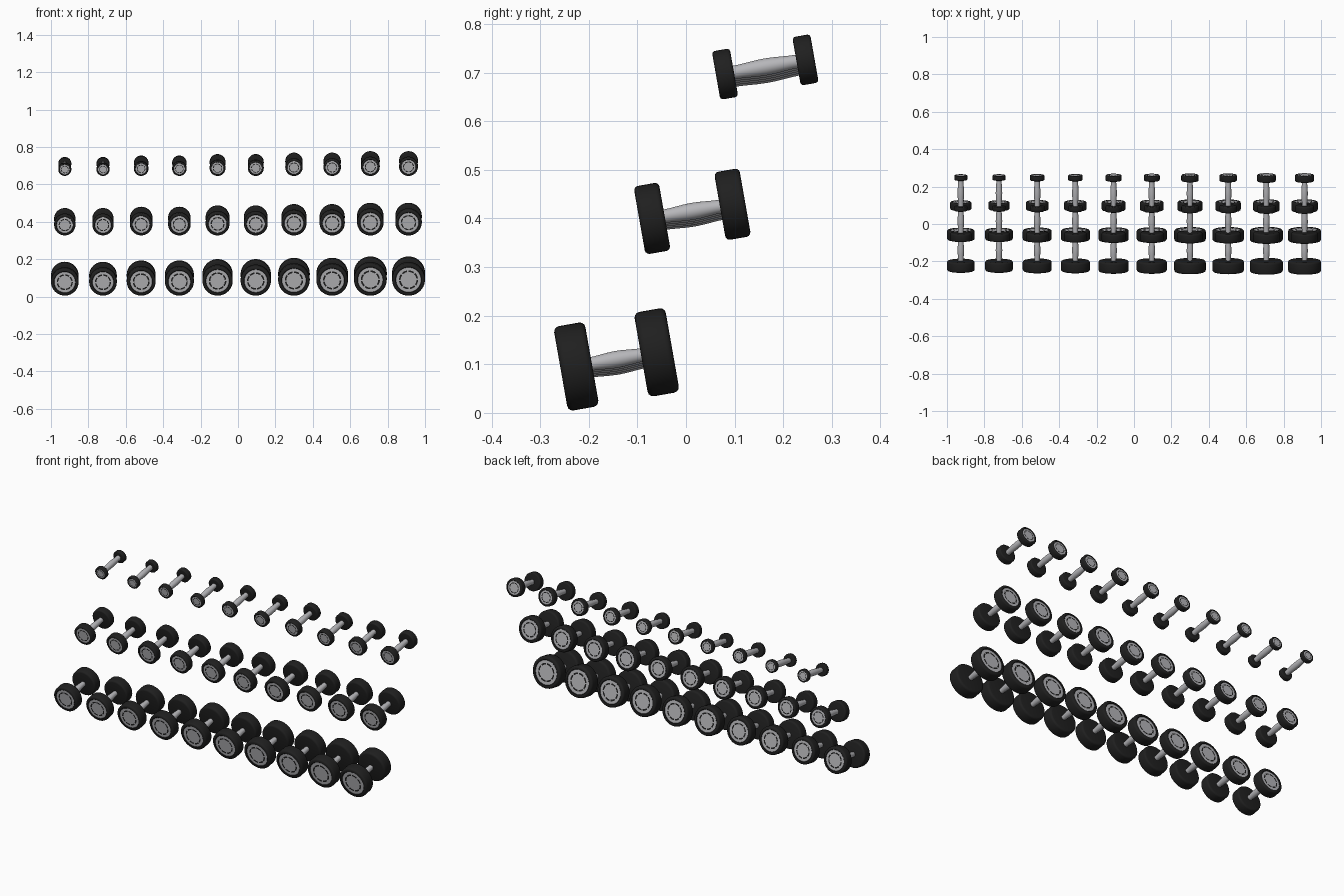
import bpy, bmesh, math
from mathutils import Matrix, Vector

if "Cube" in bpy.data.objects:
    bpy.data.objects.remove(bpy.data.objects["Cube"])

TILT = math.radians(10)
SEGS = 40


def material(name, v):
    m = bpy.data.materials.new(name)
    m.diffuse_color = (v[0], v[1], v[2], 1)
    m.use_nodes = True
    m.node_tree.nodes["Principled BSDF"].inputs["Base Color"].default_value = m.diffuse_color
    return m


BLACK = material("black rubber", (0.014, 0.014, 0.014))
SILVER = material("brushed steel", (0.47, 0.47, 0.49))


def lathe(name, profile, mats, pick, place):
    """Spin (radius, y) points about the y axis; pick(band, segment) gives the material slot."""
    bm = bmesh.new()
    rings = []
    for r, y in profile:
        if r == 0:
            rings.append([bm.verts.new((0, y, 0))] * SEGS)
        else:
            rings.append([bm.verts.new((r * math.cos(a), y, r * math.sin(a)))
                          for a in (2 * math.pi * i / SEGS for i in range(SEGS))])
    for b in range(len(rings) - 1):
        for i in range(SEGS):
            j = (i + 1) % SEGS
            quad = [rings[b][i], rings[b][j], rings[b + 1][j], rings[b + 1][i]]
            f = bm.faces.new(list(dict.fromkeys(quad)))
            f.material_index = pick(b, i)
            f.smooth = True
    bmesh.ops.recalc_face_normals(bm, faces=bm.faces)
    me = bpy.data.meshes.new(name)
    bm.to_mesh(me)
    bm.free()
    for m in mats:
        me.materials.append(m)
    me.set_sharp_from_angle(angle=math.radians(35))
    ob = bpy.data.objects.new(name, me)
    ob.matrix_world = place
    bpy.context.collection.objects.link(ob)
    return ob


def head(name, R, place):
    """Rubber weight; its outer face (-y) holds a steel plate with a broken dark ring."""
    h = 0.37 * R            # half thickness
    c = 0.13 * R            # rounded corner
    d = -h + 0.03 * R       # recessed plate
    prof = [(0, d), (0.48 * R, d), (0.58 * R, d), (0.76 * R, d), (0.79 * R, -h)]
    for k in range(4):      # outer corner
        a = math.pi / 2 * k / 3
        prof.append((R - c + c * math.sin(a), -h + c - c * math.cos(a)))
    for k in range(4):      # inner corner
        a = math.pi / 2 * k / 3
        prof.append((R - c + c * math.cos(a), h - c + c * math.sin(a)))
    prof.append((0, h))

    def pick(band, seg):
        if band in (0, 2):
            return 1
        if band == 1:
            return 1 if seg % 5 == 0 else 0
        return 0

    lathe(name, prof, [BLACK, SILVER], pick, place)


def dumbbell(x, y, z, R):
    base = Matrix.Translation((x, y, z)) @ Matrix.Rotation(TILT, 4, 'X')
    half = 0.084            # head centre distance from the middle
    head("front_head", R, base @ Matrix.Translation((0, -half, 0)))
    head("back_head", R, base @ Matrix.Translation((0, half, 0)) @ Matrix.Rotation(math.pi, 4, 'Z'))
    # Grip swells gently towards the middle
    L = half - 0.3 * R
    grip = [(0.0138 + 0.0037 * math.cos(t * math.pi / 2) ** 2, t * L)
            for t in (-1, -0.75, -0.5, -0.25, 0, 0.25, 0.5, 0.75, 1)]
    lathe("handle", grip, [SILVER], lambda b, i: 0, base)


# Rows: centre y, centre z of the largest pair, smallest and largest head radius
rows = [(-0.143, 0.110, 0.0740, 0.0880),
        (0.013, 0.4145, 0.0570, 0.0710),
        (0.163, 0.7115, 0.0350, 0.0505)]
up = Vector((0, -math.sin(TILT), math.cos(TILT)))
for y, z, r0, r1 in rows:
    for i in range(10):
        R = r0 + (r1 - r0) * (i // 2) / 4      # sizes come in pairs
        x = -0.926 + 0.2042 * i
        p = Vector((x, y, z)) + up * (R - r1)  # all rest on the same sloped plane
        dumbbell(p.x, p.y, p.z, R)
